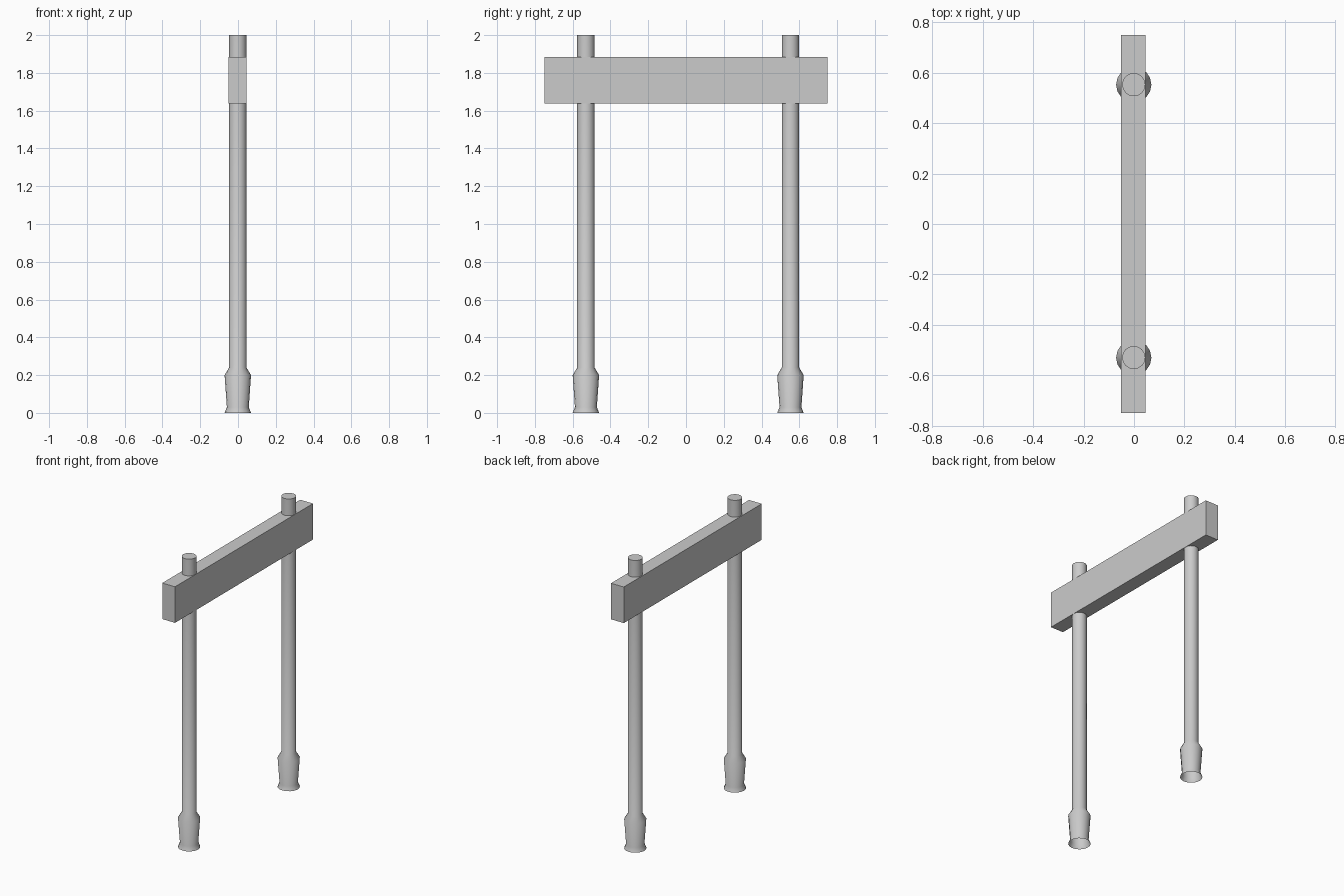
import bpy, bmesh
from math import cos, sin, pi, radians

cube = bpy.data.objects.get("Cube")
if cube:
    bpy.data.objects.remove(cube, do_unlink=True)

grey = bpy.data.materials.new("plain grey")
grey.use_nodes = True
colour = (0.6, 0.6, 0.6, 1)
grey.diffuse_color = colour
grey.node_tree.nodes["Principled BSDF"].inputs["Base Color"].default_value = colour


def finish(name, bm, location, smooth=False):
    mesh = bpy.data.meshes.new(name)
    bm.to_mesh(mesh)
    bm.free()
    mesh.materials.append(grey)
    obj = bpy.data.objects.new(name, mesh)
    obj.location = location
    bpy.context.collection.objects.link(obj)
    if smooth:
        bpy.ops.object.select_all(action="DESELECT")
        obj.select_set(True)
        bpy.context.view_layer.objects.active = obj
        bpy.ops.object.shade_smooth_by_angle(angle=radians(50))
    return obj


# Post outline: flared open foot, tapered sleeve, straight shaft
PROFILE = [(0.07, 0), (0.058, 0.03), (0.07, 0.2), (0.046, 0.24), (0.046, 2)]
SIDES = 16


def post(name, y):
    bm = bmesh.new()
    rings = [[bm.verts.new((r * cos(2 * pi * i / SIDES), r * sin(2 * pi * i / SIDES), z))
              for i in range(SIDES)] for r, z in PROFILE]
    for low, high in zip(rings, rings[1:]):
        for i in range(SIDES):
            j = (i + 1) % SIDES
            bm.faces.new((low[i], low[j], high[j], high[i]))
    bm.faces.new(rings[-1])
    finish(name, bm, (-0.001, y, 0), smooth=True)


post("front_post", -0.53)
post("back_post", 0.553)

# Crossbeam
bm = bmesh.new()
bmesh.ops.create_cube(bm, size=1)
bmesh.ops.scale(bm, vec=(0.097, 1.5, 0.248), verts=bm.verts)
finish("crossbeam", bm, (-0.003, 0, 1.761))
